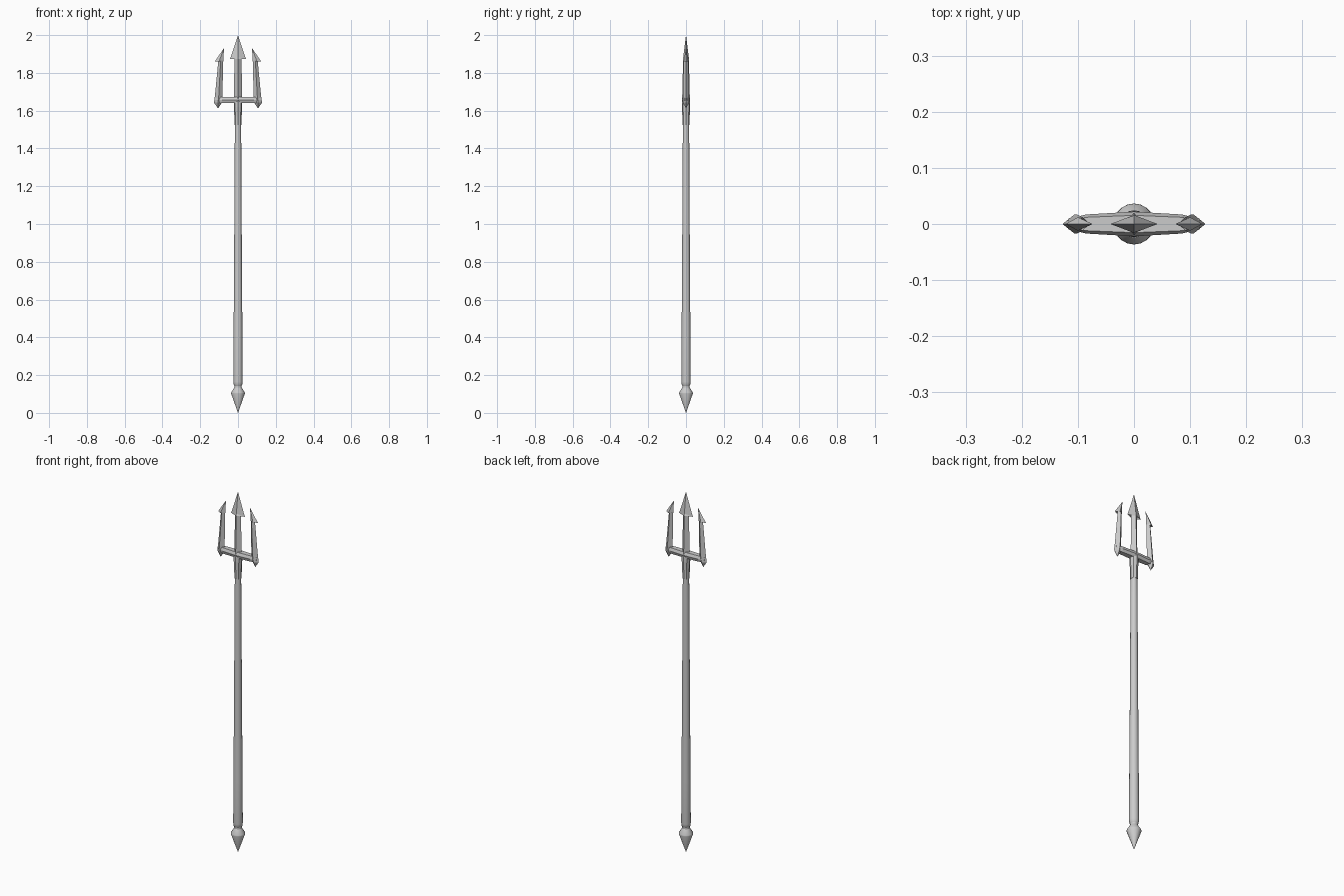
import bpy, bmesh, math

if "Cube" in bpy.data.objects:
    bpy.data.objects.remove(bpy.data.objects["Cube"])


def make_object(name, bm):
    bmesh.ops.remove_doubles(bm, verts=bm.verts, dist=1e-5)
    bmesh.ops.recalc_face_normals(bm, faces=bm.faces)
    mesh = bpy.data.meshes.new(name)
    bm.to_mesh(mesh)
    bm.free()
    ob = bpy.data.objects.new(name, mesh)
    bpy.context.collection.objects.link(ob)
    return ob


def loft(name, rings):
    """Skin a list of equally sized point rings and cap both ends."""
    bm = bmesh.new()
    rows = [[bm.verts.new(p) for p in ring] for ring in rings]
    n = len(rows[0])
    for a, b in zip(rows, rows[1:]):
        for i in range(n):
            j = (i + 1) % n
            bm.faces.new((a[i], a[j], b[j], b[i]))
    bm.faces.new(rows[0])
    bm.faces.new(rows[-1])
    return make_object(name, bm)


def turned(name, profile, sides, smooth=True):
    """Round part from (radius, z) pairs."""
    rings = [[(r * math.cos(2 * math.pi * i / sides),
               r * math.sin(2 * math.pi * i / sides), z)
              for i in range(sides)] for r, z in profile]
    ob = loft(name, rings)
    if smooth:
        bpy.ops.object.select_all(action='DESELECT')
        ob.select_set(True)
        bpy.context.view_layer.objects.active = ob
        bpy.ops.object.shade_smooth_by_angle(angle=math.radians(30))
    return ob


def blade(name, sections, side=1):
    """Diamond-section prong from (inner x, outer x, half depth, z)."""
    rings = []
    for a, b, d, z in sections:
        m = (a + b) / 2
        rings.append([(side * a, 0, z), (side * m, -d, z),
                      (side * b, 0, z), (side * m, d, z)])
    return loft(name, rings)


E = 0.0002  # half size of a sharp point

# Pointed butt, shaft and socket
turned("butt_spike", [(E, 0), (0.0365, 0.103), (0.036, 0.108),
                      (0.019, 0.135), (0.019, 0.155)], 20)
turned("shaft", [(0.017, 0.14), (0.023, 0.15), (0.0245, 0.165), (0.0235, 0.4),
                 (0.022, 0.6), (0.0195, 1.0), (0.0175, 1.4), (0.016, 1.55)], 16)
turned("head_socket", [(0.0185, 1.523), (0.0195, 1.57), (0.022, 1.62),
                       (0.022, 1.645), (0.016, 1.672)], 8, False)

# Crossbar, deepest in the middle
bar = []
for x, d, h in [(-0.118, 0.009, 0.012), (-0.085, 0.017, 0.016), (0, 0.022, 0.016),
                (0.085, 0.017, 0.016), (0.118, 0.009, 0.012)]:
    z = 1.656
    bar.append([(x, -d, z), (x, -d * 0.7, z + h), (x, d * 0.7, z + h),
                (x, d, z), (x, d * 0.7, z - h), (x, -d * 0.7, z - h)])
loft("crossbar", bar)

# Middle prong with arrow tip
blade("middle_prong", [(-0.021, 0.021, 0.02, 1.62), (-0.021, 0.021, 0.02, 1.68),
                       (-0.019, 0.019, 0.015, 1.885), (-0.042, 0.042, 0.016, 1.873),
                       (-E, E, E, 2.0)])

# Outer prongs with one-sided barbs and pointed feet
for label, s in (("left", -1), ("right", 1)):
    blade(label + "_prong", [(0.106 - E, 0.106 + E, E, 1.612),
                             (0.085, 0.1275, 0.017, 1.643),
                             (0.082, 0.122, 0.017, 1.68),
                             (0.079, 0.104, 0.012, 1.866),
                             (0.078, 0.122, 0.012, 1.861),
                             (0.074, 0.074 + E, E, 1.932)], s)
